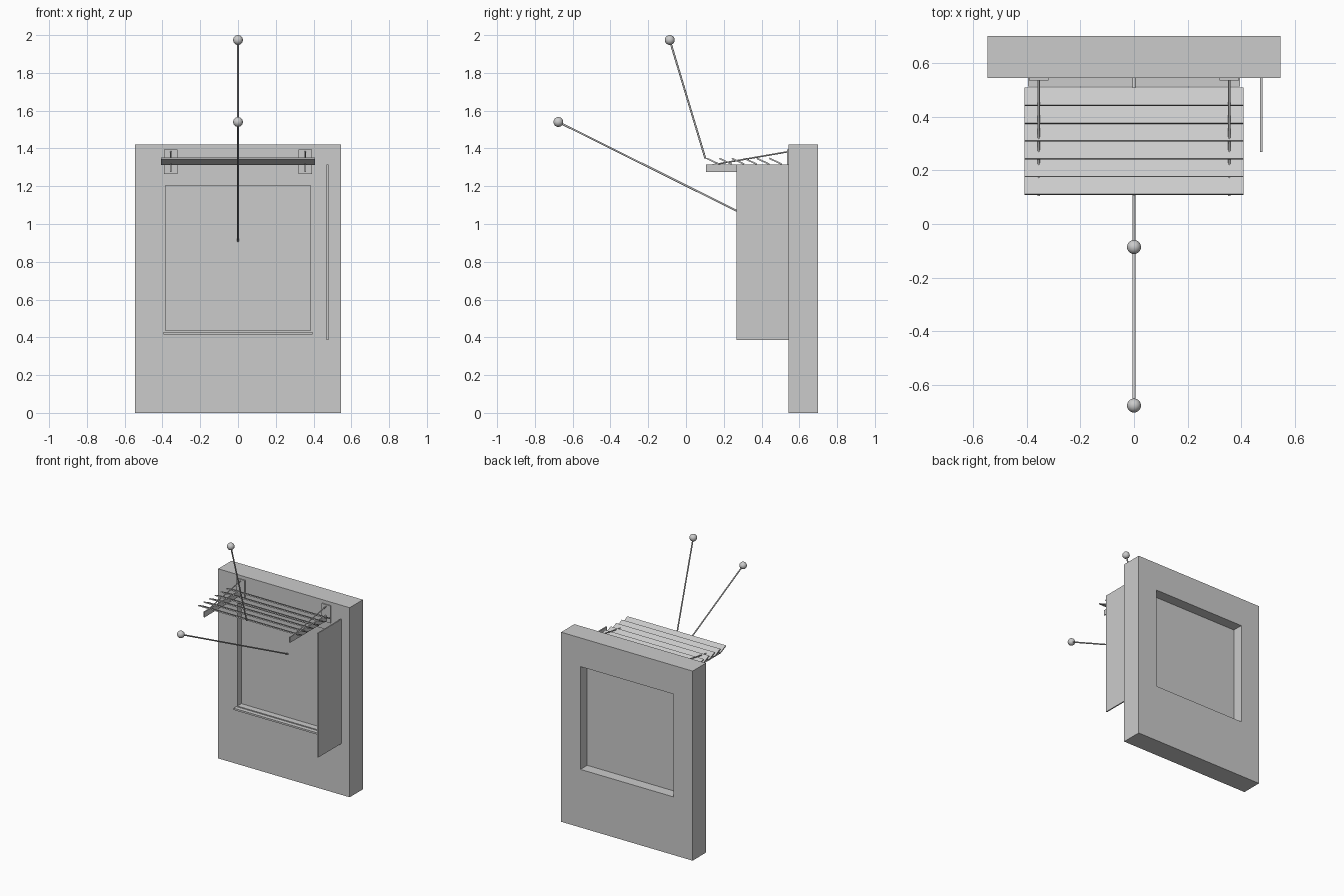
import bpy, bmesh, math
from mathutils import Vector

if "Cube" in bpy.data.objects:
    bpy.data.objects.remove(bpy.data.objects["Cube"])


def box(name, x, y, z, tilt=0.0):
    """Box from (min, max) ranges, optionally tilted about its own x axis."""
    bpy.ops.mesh.primitive_cube_add(size=1)
    o = bpy.context.object
    o.name = name
    size = [r[1] - r[0] for r in (x, y, z)]
    for v in o.data.vertices:
        v.co = [c * s for c, s in zip(v.co, size)]
    o.location = [sum(r) / 2 for r in (x, y, z)]
    o.rotation_euler.x = tilt
    return o


def rod(name, a, b, r):
    """Round rod between two points."""
    a, b = Vector(a), Vector(b)
    bpy.ops.mesh.primitive_cylinder_add(vertices=16, radius=r, depth=(b - a).length,
                                        location=(a + b) / 2)
    o = bpy.context.object
    o.name = name
    o.rotation_euler = (b - a).to_track_quat('Z', 'Y').to_euler()
    bpy.ops.object.shade_smooth_by_angle()
    return o


def wall_with_opening(name, outer, inner, y0, y1):
    """Rectangular ring in the xz plane, extruded along y."""
    bm = bmesh.new()
    rings = []
    for x0, x1, z0, z1 in (outer, inner):
        rings.append([bm.verts.new((x, y0, z))
                      for x, z in ((x0, z0), (x1, z0), (x1, z1), (x0, z1))])
    out, inn = rings
    faces = [bm.faces.new((out[i], out[(i + 1) % 4], inn[(i + 1) % 4], inn[i]))
             for i in range(4)]
    back = bmesh.ops.extrude_face_region(bm, geom=faces, use_keep_orig=True)
    for v in back['geom']:
        if isinstance(v, bmesh.types.BMVert):
            v.co.y = y1
    bmesh.ops.recalc_face_normals(bm, faces=bm.faces)
    me = bpy.data.meshes.new(name)
    bm.to_mesh(me)
    bm.free()
    o = bpy.data.objects.new(name, me)
    bpy.context.collection.objects.link(o)
    return o


# Wall, window pane and sill
wall_with_opening("wall", (-0.545, 0.545, 0, 1.42), (-0.385, 0.385, 0.435, 1.205), 0.543, 0.70)
box("window_pane", (-0.385, 0.385), (0.59, 0.62), (0.435, 1.205))
box("window_sill", (-0.395, 0.395), (0.512, 0.545), (0.415, 0.428))

# Tilted shading slats
PITCH = 0.0664
for i in range(6):
    y, z = 0.1425 + i * PITCH, 1.332
    box(f"slat_{i + 1}", (-0.408, 0.408), (y - 0.0365, y + 0.0365),
        (z - 0.004, z + 0.004), tilt=math.radians(-25))

# Support arms, wall plates and tie rods on both sides
for side, s in (("left", -1), ("right", 1)):
    x = s * 0.355
    box(f"arm_{side}", (x - 0.004, x + 0.004), (0.105, 0.54), (1.275, 1.316))
    box(f"wall_plate_{side}", (x - 0.036, x + 0.036), (0.535, 0.544), (1.265, 1.395))
    rod(f"tie_rod_{side}", (x, 0.14, 1.313), (x, 0.542, 1.383), 0.004)

# Vertical side fin
box("side_fin", (0.469, 0.478), (0.268, 0.545), (0.385, 1.316))

# Sun rays: high sun hits the slats, low sun reaches the pane
for name, sun, hit in (("high", (0, -0.086, 1.974), (0, 0.103, 1.345)),
                       ("low", (0, -0.676, 1.54), (0, 0.589, 0.91))):
    rod(f"{name}_ray", sun, hit, 0.005)
    bpy.ops.mesh.primitive_uv_sphere_add(segments=24, ring_count=12, radius=0.026, location=sun)
    bpy.context.object.name = f"{name}_sun"
    bpy.ops.object.shade_smooth()
